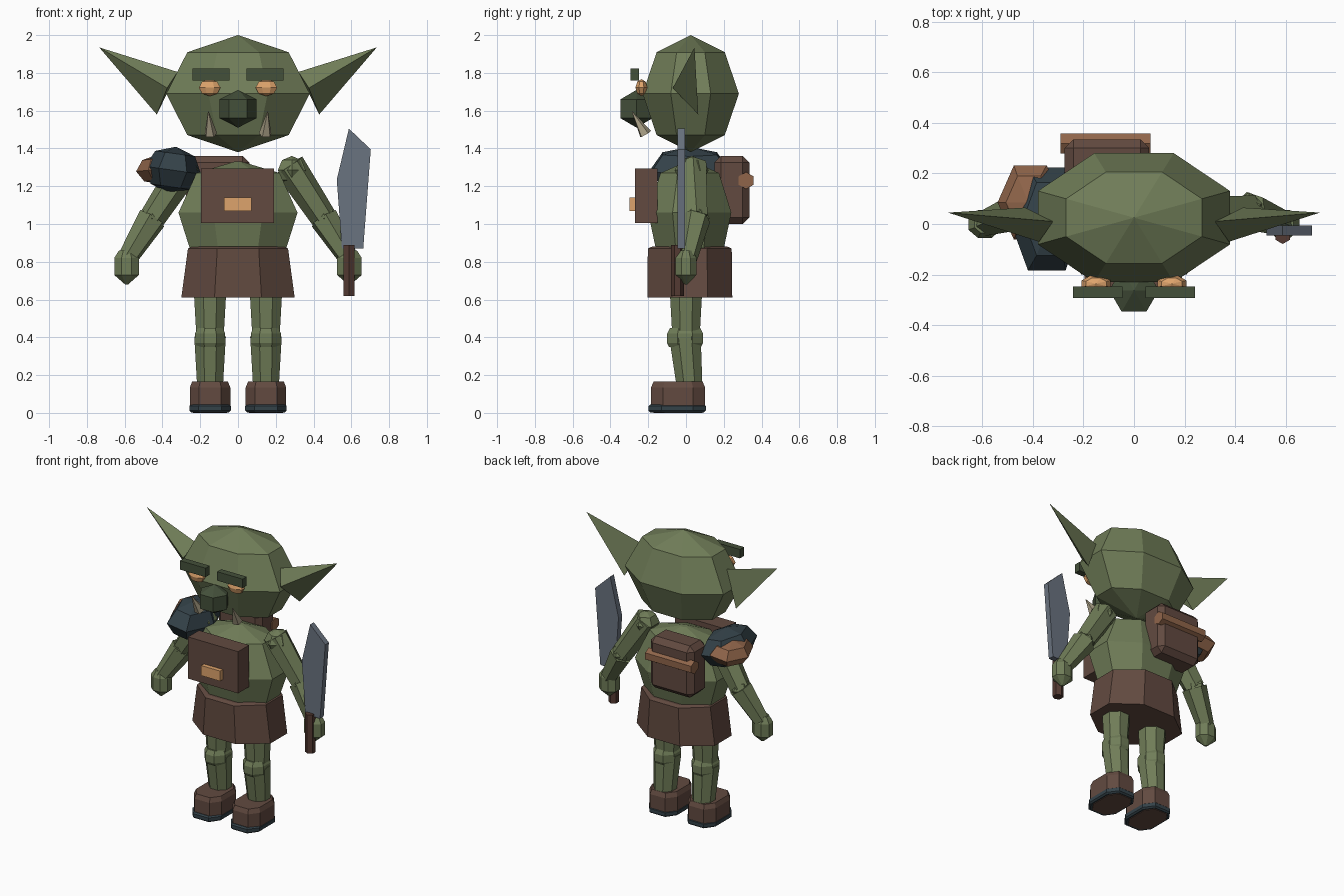
import bpy, bmesh, math
from mathutils import Vector, Matrix

cube = bpy.data.objects.get("Cube")
if cube:
    bpy.data.objects.remove(cube)


def material(name, *srgb):
    col = [(c / 255 / 12.92 if c < 11 else ((c / 255 + .055) / 1.055) ** 2.4) for c in srgb] + [1]
    m = bpy.data.materials.new(name)
    m.use_nodes = True
    m.diffuse_color = col
    m.node_tree.nodes["Principled BSDF"].inputs["Base Color"].default_value = col
    return m


SKIN = material("green skin", 112, 125, 88)
DARK = material("dark green", 68, 80, 58)
LEATHER = material("brown leather", 98, 74, 64)
TAN = material("tan leather", 144, 101, 74)
ORANGE = material("orange", 222, 164, 108)
BLUE = material("dark blue", 52, 66, 73)
STEEL = material("steel", 106, 115, 128)
BONE = material("bone", 172, 162, 136)
WOOD = material("dark wood", 84, 58, 50)


def finish(name, bm, mat):
    bmesh.ops.recalc_face_normals(bm, faces=bm.faces)
    me = bpy.data.meshes.new(name)
    bm.to_mesh(me)
    bm.free()
    me.materials.append(mat)
    ob = bpy.data.objects.new(name, me)
    bpy.context.collection.objects.link(ob)
    return ob


def ball(name, mat, loc, size, segs, rings, turn=0, tilt=0):
    """Faceted ellipsoid; the facets are turned before scaling, the whole tilted after."""
    bm = bmesh.new()
    bmesh.ops.create_uvsphere(bm, u_segments=segs, v_segments=rings, radius=1)
    bm.transform(Matrix.Translation(loc) @ Matrix.Rotation(math.radians(tilt), 4, 'Y')
                 @ Matrix.Diagonal((*size, 1)) @ Matrix.Rotation(math.radians(turn), 4, 'Z'))
    return finish(name, bm, mat)


def limb(name, mat, a, b, r1, r2, segs=6, turn=0):
    """Faceted cone or cylinder from point a to point b."""
    a, b = Vector(a), Vector(b)
    bm = bmesh.new()
    bmesh.ops.create_cone(bm, cap_ends=True, segments=segs, radius1=r1, radius2=r2, depth=(b - a).length)
    rot = (b - a).to_track_quat('Z', 'Y').to_matrix().to_4x4()
    bm.transform(Matrix.Translation((a + b) / 2) @ rot @ Matrix.Rotation(math.radians(turn), 4, 'Z'))
    return finish(name, bm, mat)


def box(name, mat, lo, hi, bevel=0):
    lo, hi = Vector(lo), Vector(hi)
    bm = bmesh.new()
    bmesh.ops.create_cube(bm, size=1)
    bm.transform(Matrix.Translation((lo + hi) / 2) @ Matrix.Diagonal((*(hi - lo), 1)))
    if bevel:
        bmesh.ops.bevel(bm, geom=bm.edges[:], offset=bevel, segments=1, affect='EDGES')
    return finish(name, bm, mat)


def stack(name, mat, rings, y=0, x=0, corner=math.tan(math.pi / 8)):
    """Eight-sided rings (z, half width, half depth), flat sides to the axes."""
    bm = bmesh.new()
    loops = []
    for z, w, d in rings:
        plan = [(1, -corner), (1, corner), (corner, 1), (-corner, 1),
                (-1, corner), (-1, -corner), (-corner, -1), (corner, -1)]
        loops.append([bm.verts.new((x + w * u, y + d * v, z)) for u, v in plan])
    for lo, hi in zip(loops, loops[1:]):
        for i in range(8):
            bm.faces.new((lo[i], lo[i - 1], hi[i - 1], hi[i]))
    bm.faces.new(loops[0])
    bm.faces.new(loops[-1])
    return finish(name, bm, mat)


# Head and face
ball("head", SKIN, (0, .025, 1.69), (.411, .276, .31), 8, 4, 22.5)
ball("nose", DARK, (0, -.262, 1.61), (.113, .113, .1), 6, 3, 30)

# Body and clothes
stack("torso", SKIN, [(.82, .24, .17), (.87, .255, .18), (1.06, .315, .22),
                      (1.27, .22, .155), (1.33, .02, .02)], y=.02)
stack("skirt", LEATHER, [(.61, .3, .225), (.87, .265, .222), (.88, .24, .2)], y=.02)
box("chest_plate", LEATHER, (-.195, -.27, 1.005), (.19, -.15, 1.295))
box("buckle", ORANGE, (-.073, -.3, 1.07), (.072, -.26, 1.14))

# Backpack with bedroll
box("backpack", LEATHER, (-.275, .15, 1.0), (.06, .335, 1.36), .035)
limb("bedroll", TAN, (-.29, .318, 1.23), (.065, .318, 1.23), .045, .045, 6)

# Shoulder armour on the right side
ball("shoulder_pad", BLUE, (-.345, .02, 1.285), (.15, .235, .125), 6, 4, 30, 8)
ball("shoulder_pad_lining", TAN, (-.41, .085, 1.29), (.13, .17, .08), 6, 4, 30, -5)

for s, side in ((1, "left"), (-1, "right")):
    # Face details
    box(side + "_eyebrow", DARK, (s * .143 - .098, -.293, 1.76), (s * .143 + .098, -.248, 1.822))
    ball(side + "_eye", ORANGE, (s * .15, -.236, 1.722), (.062, .034, .045), 8, 4, 22.5)
    limb(side + "_tusk", BONE, (s * .145, -.215, 1.475), (s * .157, -.285, 1.595), .035, .002, 5)

    # Ear: three-sided spike
    bm = bmesh.new()
    tip, top, front, low = [bm.verts.new((s * x, y, z)) for x, y, z in (
        (.735, .045, 1.935), (.32, .01, 1.805), (.375, -.07, 1.72), (.43, .065, 1.58))]
    for tri in ((tip, top, front), (tip, front, low), (tip, low, top), (top, low, front)):
        bm.faces.new(tri)
    finish(side + "_ear", bm, SKIN)

    # Arm
    shoulder, elbow, wrist = (s * .27, .03, 1.31), (s * .455, .05, 1.03), (s * .585, .005, .82)
    ball(side + "_shoulder", SKIN, (s * .285, .03, 1.285), (.085, .09, .075), 6, 4)
    limb(side + "_upper_arm", SKIN, shoulder, elbow, .085, .07)
    ball(side + "_elbow", SKIN, elbow, (.07, .075, .065), 6, 4)
    limb(side + "_forearm", SKIN, elbow, wrist, .08, .055)
    stack(side + "_hand", SKIN, [(.68, .008, .008), (.73, .065, .055), (.82, .065, .055),
                                 (.86, .04, .035)], x=s * .59)

    # Leg
    x = s * .148
    limb(side + "_thigh", SKIN, (x, 0, .68), (x, 0, .4), .095, .078, 8, 22.5)
    stack(side + "_knee", SKIN, [(.35, .07, .085), (.37, .08, .095), (.42, .08, .095), (.45, .065, .08)],
          x=x, y=-.005)
    limb(side + "_shin", SKIN, (x, -.005, .4), (x, .02, .13), .09, .073, 8, 22.5)

    # Shoe and sole
    x = s * .148
    stack(side + "_shoe", LEATHER, [(0, .09, .13), (.03, .107, .143), (.135, .107, .143), (.165, .095, .13)],
          x=x, y=-.042, corner=.55)
    stack(side + "_sole", BLUE, [(.003, .1, .142), (.012, .11, .152), (.036, .11, .152), (.045, .1, .143)],
          x=x, y=-.047, corner=.55)

# Cleaver in the left hand
bm = bmesh.new()
outline = [(.587, 1.505), (.703, 1.395), (.663, .87), (.55, .87), (.523, 1.235)]
face = bm.faces.new([bm.verts.new((x, -.045, z)) for x, z in outline])
grown = bmesh.ops.extrude_face_region(bm, geom=[face])["geom"]
bmesh.ops.translate(bm, vec=(0, .04, 0), verts=[g for g in grown if isinstance(g, bmesh.types.BMVert)])
finish("blade", bm, STEEL)
limb("blade_handle", WOOD, (.588, -.045, .62), (.588, -.045, .89), .034, .034, 6)
